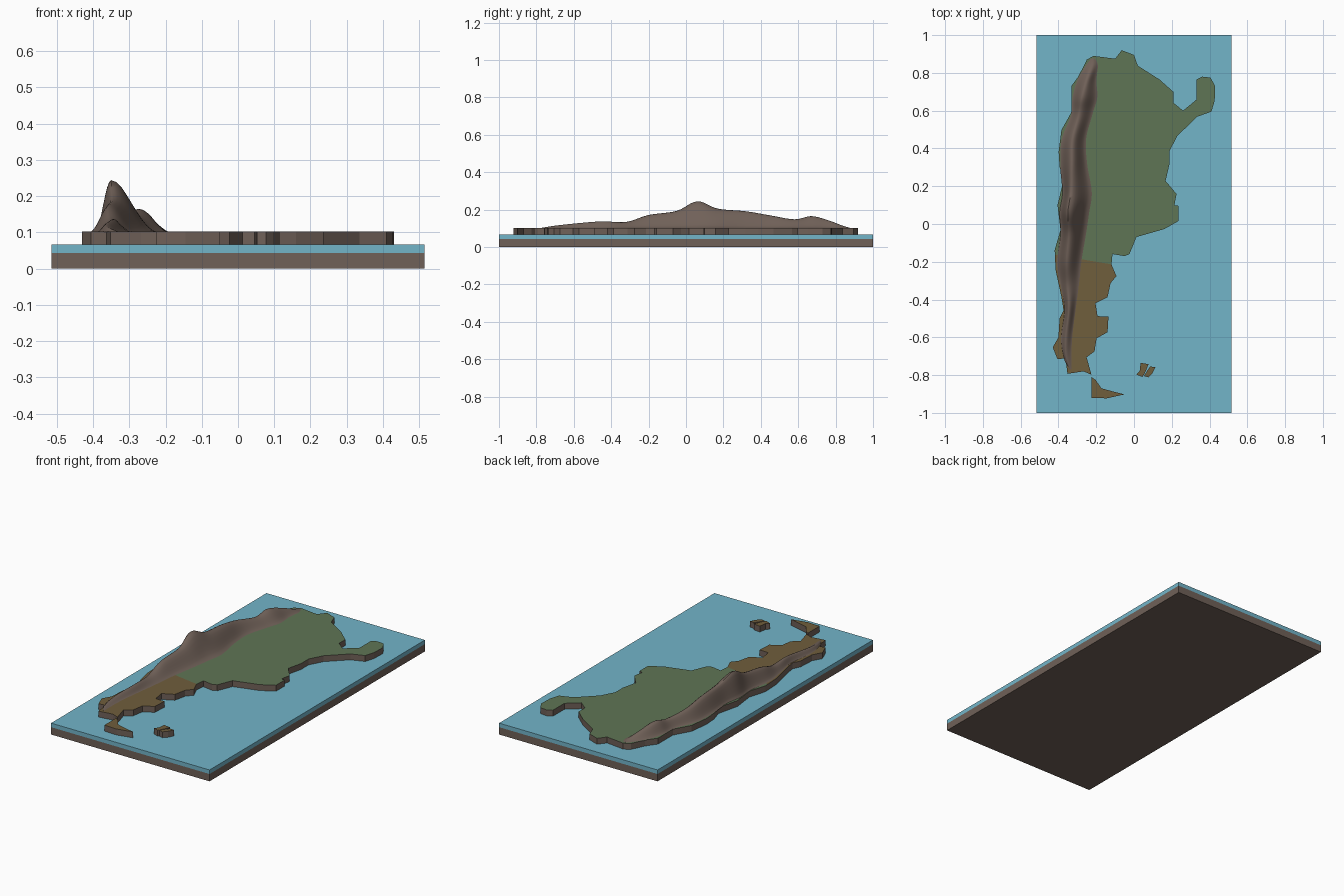
import bpy, bmesh, math
from mathutils import Vector

if "Cube" in bpy.data.objects:
    bpy.data.objects.remove(bpy.data.objects["Cube"])

SEA_BOTTOM, SEA_TOP, LAND_TOP = 0.043, 0.067, 0.102


def material(name, color):
    m = bpy.data.materials.new(name)
    m.diffuse_color = (*color, 1)
    m.use_nodes = True
    m.node_tree.nodes["Principled BSDF"].inputs["Base Color"].default_value = m.diffuse_color
    return m


ROCK = material("rock brown", (0.162, 0.119, 0.098))
WATER = material("water blue", (0.171, 0.462, 0.584))
GREEN = material("plains green", (0.114, 0.178, 0.091))
STEPPE = material("steppe ochre", (0.162, 0.112, 0.045))


def finish(name, bm, mats):
    bmesh.ops.recalc_face_normals(bm, faces=bm.faces)
    me = bpy.data.meshes.new(name)
    bm.to_mesh(me)
    bm.free()
    ob = bpy.data.objects.new(name, me)
    bpy.context.collection.objects.link(ob)
    for m in mats:
        me.materials.append(m)
    return ob


def box(name, z0, z1, mat):
    bm = bmesh.new()
    bmesh.ops.create_cube(bm, size=1)
    for v in bm.verts:
        v.co = (v.co.x * 1.03, v.co.y * 2, z0 + (v.co.z + 0.5) * (z1 - z0))
    return finish(name, bm, [mat])


def slab(name, outline, split=None):
    """Extruded outline: rock sides, ochre top, green top north of the split line."""
    bm = bmesh.new()
    face = bm.faces.new([bm.verts.new((x, y, SEA_TOP - 0.005)) for x, y in outline])
    bmesh.ops.triangulate(bm, faces=[face])
    if split:
        point, normal = split
        bmesh.ops.bisect_plane(bm, geom=bm.verts[:] + bm.edges[:] + bm.faces[:],
                               plane_co=point, plane_no=normal)
    ext = bmesh.ops.extrude_face_region(bm, geom=bm.faces[:], use_keep_orig=True)
    for v in ext["geom"]:
        if isinstance(v, bmesh.types.BMVert):
            v.co.z = LAND_TOP
    bmesh.ops.recalc_face_normals(bm, faces=bm.faces)
    for f in bm.faces:
        if f.normal.z > 0.5:
            north = split and (f.calc_center_median() - point).dot(normal) > 0
            f.material_index = 1 if north else 2
    return finish(name, bm, [ROCK, GREEN, STEPPE])


# Base and sea
box("base", 0, SEA_BOTTOM, ROCK)
box("sea", SEA_BOTTOM, SEA_TOP, WATER)

# Mainland outline: east coast going south, then west coast going north
east = [(-.25, .87), (-.215, .89), (-.1, .875), (-.065, .92), (0, .895), (.02, .838),
        (.135, .765), (.208, .70), (.208, .642), (.26, .6), (.33, .658), (.33, .765),
        (.362, .78), (.405, .775), (.43, .73), (.427, .652), (.41, .595), (.335, .568),
        (.23, .467), (.188, .387), (.188, .318), (.167, .228), (.225, .159), (.214, .1),
        (.236, .096), (.236, .016), (.16, -.027), (.013, -.069), (-.024, -.159),
        (-.05, -.17), (-.114, -.159), (-.119, -.215), (-.093, -.276), (-.124, -.313),
        (-.14, -.387), (-.204, -.419), (-.193, -.488), (-.135, -.49), (-.14, -.573),
        (-.198, -.605), (-.209, -.674), (-.251, -.706), (-.225, -.798)]
west = [(-.267, -.78), (-.352, -.793), (-.363, -.711), (-.405, -.716), (-.43, -.653),
        (-.4, -.6), (-.394, -.5), (-.373, -.456), (-.384, -.387), (-.415, -.244),
        (-.42, -.138), (-.389, -.032), (-.405, .1), (-.373, .233), (-.394, .302),
        (-.399, .382), (-.384, .498), (-.33, .594), (-.33, .732), (-.288, .79)]
slab("mainland", east + west, (Vector((-.2, -.2, 0)), Vector((.17, 1, 0)).normalized()))

# Islands
slab("south_island", [(-.225, -.81), (-.204, -.825), (-.172, -.87), (-.114, -.886),
                      (-.05, -.902), (-.145, -.923), (-.225, -.92)])
slab("small_island_west", [(.035, -.735), (.077, -.742), (.062, -.78), (.045, -.81),
                           (.013, -.797), (.03, -.78)])
slab("small_island_east", [(.085, -.755), (.114, -.757), (.097, -.79), (.077, -.812),
                           (.052, -.805), (.068, -.78)])

# Mountain range: y, west foot, crest, east foot, height above land
rows = [(-.77, -.345, -.335, -.325, .002), (-.7, -.375, -.36, -.325, .013),
        (-.6, -.39, -.36, -.322, .024), (-.45, -.37, -.345, -.305, .036),
        (-.32, -.395, -.35, -.285, .033), (-.2, -.41, -.355, -.275, .07),
        (-.05, -.39, -.345, -.25, .092), (.06, -.395, -.35, -.235, .143),
        (.17, -.38, -.335, -.22, .104), (.32, -.392, -.33, -.245, .09),
        (.45, -.385, -.325, -.25, .068), (.58, -.335, -.29, -.215, .047),
        (.67, -.328, -.275, -.19, .064), (.76, -.305, -.25, -.195, .042),
        (.84, -.262, -.22, -.185, .012), (.875, -.235, -.215, -.2, .003)]


def spline(a, b, c, d, t):
    return 0.5 * (2 * b + (c - a) * t + (2 * a - 5 * b + 4 * c - d) * t * t
                  + (3 * b - a - 3 * c + d) * t ** 3)


STEPS, HALF = 6, 8
bm = bmesh.new()
rings = []
for i in range(len(rows) - 1):
    quad = [rows[min(max(i + k, 0), len(rows) - 1)] for k in (-1, 0, 1, 2)]
    for s in range(STEPS + (i == len(rows) - 2)):
        y, w, c, e, h = (spline(*p, s / STEPS) for p in zip(*quad))
        ring = []
        for k in range(-HALF, HALF + 1):
            t = k / HALF
            x = c + t * ((e - c) if t > 0 else (c - w))
            z = LAND_TOP - 0.001 + h * (0.5 + 0.5 * math.cos(math.pi * t))
            ring.append(bm.verts.new((x, y, z)))
        rings.append(ring)
for a, b in zip(rings, rings[1:]):
    for k in range(len(a)):
        n = (k + 1) % len(a)
        bm.faces.new((a[k], a[n], b[n], b[k]))
bm.faces.new(rings[0])
bm.faces.new(rings[-1])
range_ob = finish("mountain_range", bm, [ROCK])
bpy.context.view_layer.objects.active = range_ob
range_ob.select_set(True)
bpy.ops.object.shade_smooth_by_angle(angle=math.radians(50))
